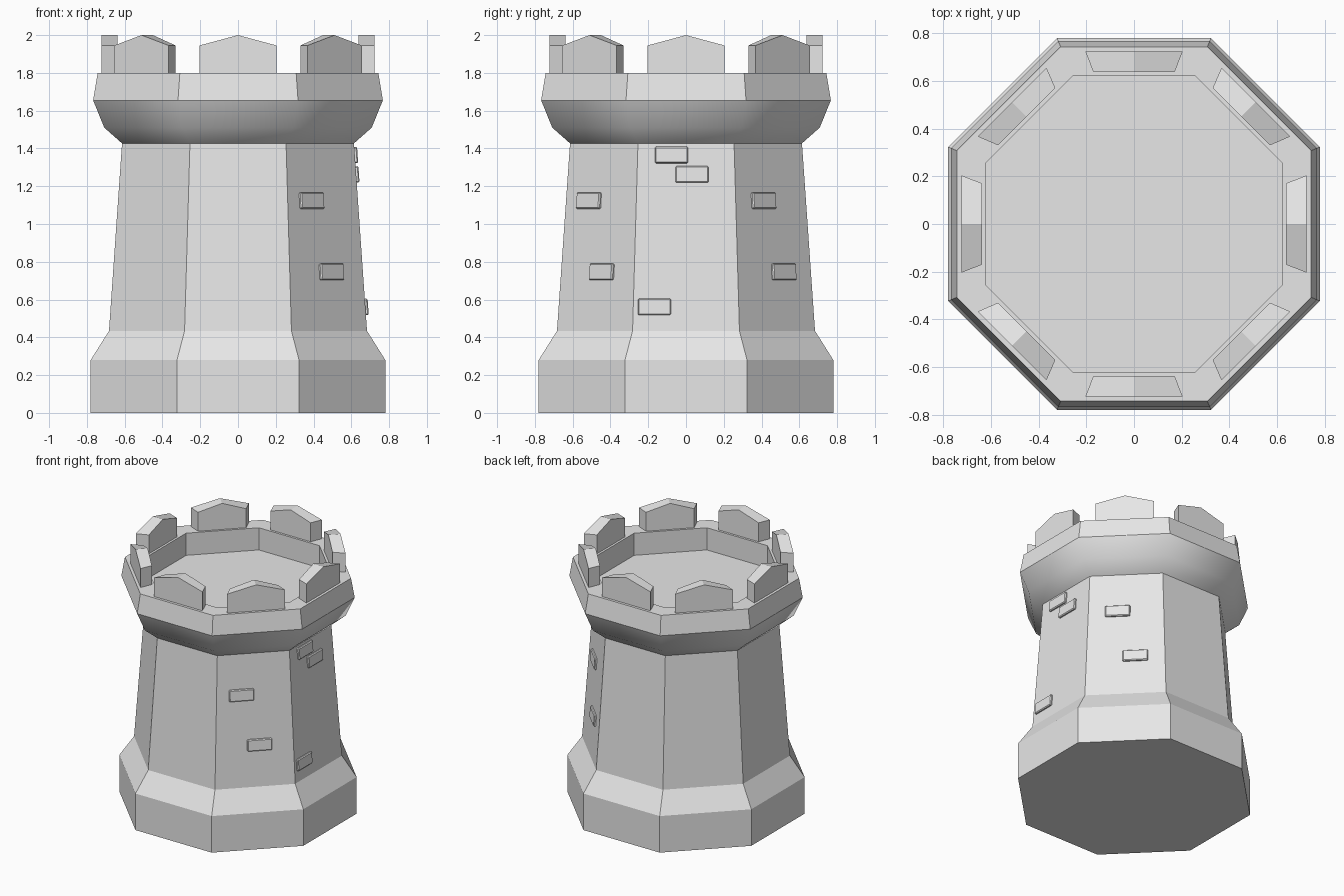
import bpy
import bmesh
from math import cos, sin, pi, atan2
from mathutils import Matrix, Vector

SIDES = 8
STEP = 2 * pi / SIDES

cube = bpy.data.objects.get("Cube")
if cube:
    bpy.data.objects.remove(cube, do_unlink=True)

stone = bpy.data.materials.new("grey_stone")
stone.use_nodes = True
stone.diffuse_color = (0.8, 0.8, 0.8, 1)
stone.node_tree.nodes["Principled BSDF"].inputs["Base Color"].default_value = (0.8, 0.8, 0.8, 1)


def add_object(name, bm, matrix=None):
    """Turn a bmesh into a stone object."""
    bmesh.ops.recalc_face_normals(bm, faces=bm.faces)
    mesh = bpy.data.meshes.new(name)
    bm.to_mesh(mesh)
    bm.free()
    mesh.materials.append(stone)
    obj = bpy.data.objects.new(name, mesh)
    bpy.context.collection.objects.link(obj)
    if matrix:
        obj.matrix_world = matrix
    return obj


def octagon_tower(name, profile, smooth_bands):
    """Stack octagon rings given as (distance to flat side, height)."""
    bm = bmesh.new()
    rings = []
    for apothem, z in profile:
        r = apothem / cos(STEP / 2)
        rings.append([bm.verts.new((r * cos((i + 0.5) * STEP), r * sin((i + 0.5) * STEP), z))
                      for i in range(SIDES)])
    for band, (low, high) in enumerate(zip(rings, rings[1:])):
        for i in range(SIDES):
            j = (i + 1) % SIDES
            face = bm.faces.new((low[i], low[j], high[j], high[i]))
            face.smooth = band in smooth_bands
    bm.faces.new(rings[0])
    bm.faces.new(rings[-1])
    return add_object(name, bm)


# Tower: plinth, tapering wall, rounded flare, parapet and sunken roof floor
BODY_LOW, BODY_HIGH = (0.683, 0.434), (0.614, 1.427)
octagon_tower("tower", [
    (0.78, 0), (0.78, 0.28), BODY_LOW, BODY_HIGH,
    (0.708, 1.51), (0.767, 1.655), (0.743, 1.8),
    (0.62, 1.8), (0.62, 1.63)], smooth_bands={3, 4})


# Battlements: tapered blocks with a peaked top, one on each side
def battlement(index):
    bm = bmesh.new()
    ends = []
    for x, half in ((0.723, 0.204), (0.637, 0.17)):
        outline = [(-half, 1.8), (half, 1.8), (half, 1.945), (0, 2.0), (-half, 1.945)]
        ends.append([bm.verts.new((x, y, z)) for y, z in outline])
    outer, inner = ends
    bm.faces.new(outer)
    bm.faces.new(inner)
    for i in range(len(outer)):
        j = (i + 1) % len(outer)
        bm.faces.new((outer[i], outer[j], inner[j], inner[i]))
    add_object(f"battlement_{index + 1}", bm, Matrix.Rotation(index * STEP, 4, 'Z'))


for side in range(SIDES):
    battlement(side)


# Raised bricks: bevelled blocks lying on the leaning wall
def brick(index, side, across, z):
    taper = (BODY_LOW[0] - BODY_HIGH[0]) / (BODY_HIGH[1] - BODY_LOW[1])
    wall = BODY_LOW[0] - taper * (z - BODY_LOW[1])
    bm = bmesh.new()
    bmesh.ops.create_cube(bm, size=1, matrix=Matrix.Diagonal((0.03, 0.175, 0.087, 1)))
    bmesh.ops.bevel(bm, geom=bm.edges[:], offset=0.006, segments=1, affect='EDGES')
    place = (Matrix.Rotation(side * STEP, 4, 'Z')
             @ Matrix.Translation(Vector((wall, across, z)))
             @ Matrix.Rotation(-atan2(taper, 1), 4, 'Y'))
    add_object(f"brick_{index + 1}", bm, place)


BRICKS = [(0, -0.077, 1.365), (0, 0.032, 1.262), (0, -0.167, 0.561),
          (-1, -0.088, 1.123), (-1, 0.035, 0.746),
          (1, -0.058, 1.123), (1, 0.067, 0.746)]
for n, spec in enumerate(BRICKS):
    brick(n, *spec)
